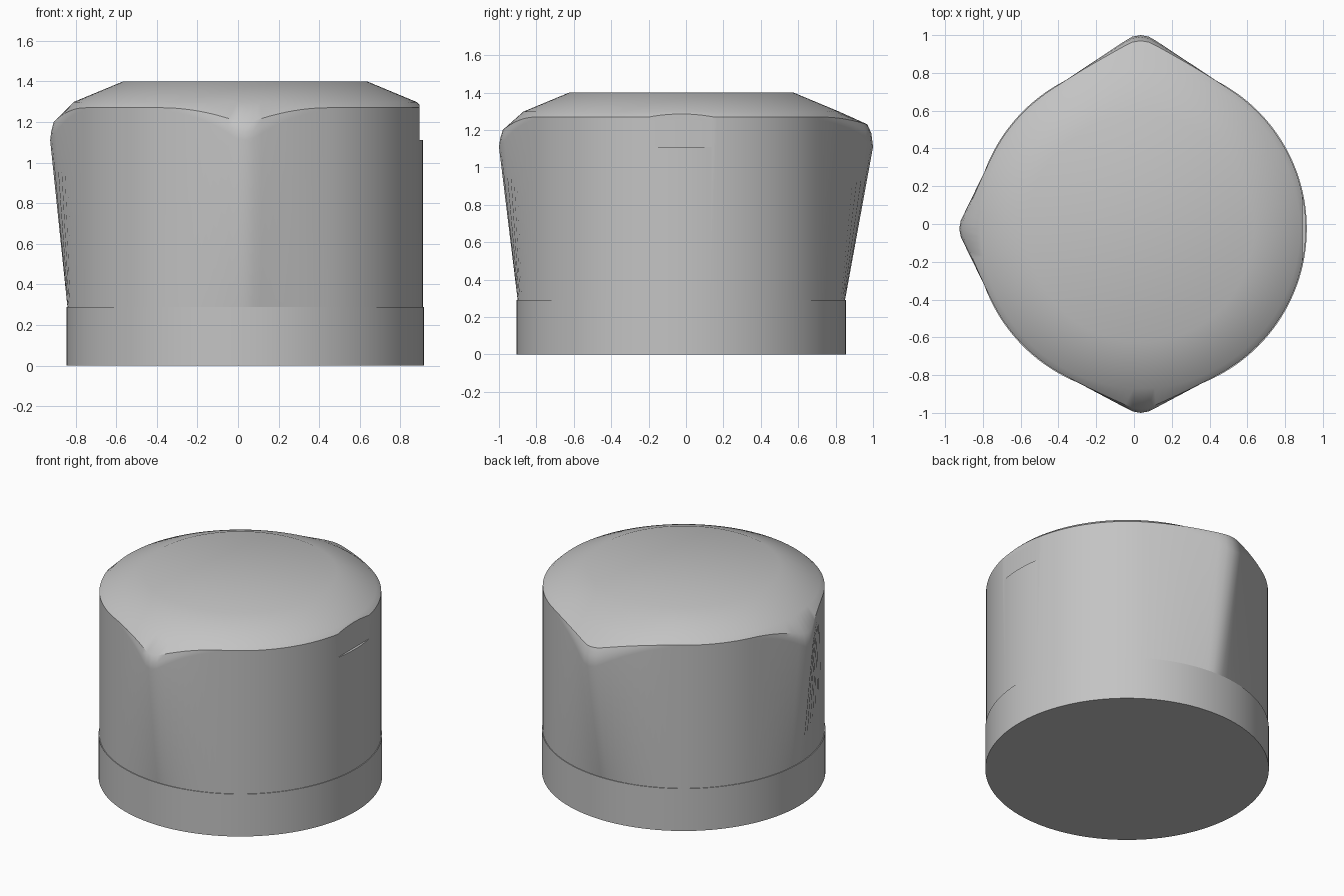
import bpy, bmesh, math
from mathutils import Vector

cube = bpy.data.objects.get("Cube")
if cube:
    bpy.data.objects.remove(cube, do_unlink=True)

CX, CY = 0.035, -0.025      # axis of the knob
R = 0.875                   # radius of the round wall
TIP = 0.12                  # rounding of each grip ridge
SIDES = 144
# direction in degrees, reach from the axis, drop of the rim at the tip
RIDGES = [(-90, 0.975, 0.07), (90, 1.025, 0.04), (180, 0.96, 0.07)]

grey = bpy.data.materials.new("plain grey")
grey.use_nodes = True
grey.diffuse_color = (0.55, 0.55, 0.55, 1)
grey.node_tree.nodes["Principled BSDF"].inputs["Base Color"].default_value = (0.55, 0.55, 0.55, 1)


def ridge_radius(phi, reach):
    """Outline of a circle joined by tangents to a small tip circle."""
    d = reach - TIP
    alpha = math.acos((R - TIP) / d)
    tip_end = math.atan2(TIP * math.sin(alpha), d + TIP * math.cos(alpha))
    phi = abs(phi)
    if phi >= alpha:
        return R
    if phi >= tip_end:
        return R / math.cos(phi - alpha)
    return d * math.cos(phi) + math.sqrt(TIP ** 2 - (d * math.sin(phi)) ** 2)


def column(angle):
    """Radius and height pairs up the body at one angle."""
    bulge, drop, share = 0, 0, 0
    for direction, reach, dip in RIDGES:
        turn = math.remainder(angle - math.radians(direction), math.tau)
        b = ridge_radius(turn, reach) - R
        if b > bulge:
            bulge, drop, share = b, dip, b / (reach - R)
    return [(R, 0.29),
            (R + bulge, 1.25 - 0.14 * share),
            (R + bulge * 0.94, 1.262 - (drop + 0.04) * share),
            (R + bulge * 0.8, 1.27 - drop * share),
            (0.845, 1.298),
            (0.6, 1.4)]


def lathe(name, profile):
    """Stack rings whose profile may change with the angle."""
    bm = bmesh.new()
    columns = []
    for i in range(SIDES):
        a = math.tau * i / SIDES
        columns.append([bm.verts.new((CX + r * math.cos(a), CY + r * math.sin(a), z))
                        for r, z in profile(a)])
    for i, low in enumerate(columns):
        nxt = columns[(i + 1) % SIDES]
        for k in range(len(low) - 1):
            bm.faces.new((low[k], nxt[k], nxt[k + 1], low[k + 1]))
    bm.faces.new([c[-1] for c in columns])
    bm.faces.new([c[0] for c in reversed(columns)])
    mesh = bpy.data.meshes.new(name)
    bm.to_mesh(mesh)
    bm.free()
    mesh.materials.append(grey)
    obj = bpy.data.objects.new(name, mesh)
    bpy.context.collection.objects.link(obj)
    return obj


def smooth(obj, degrees):
    bpy.ops.object.select_all(action='DESELECT')
    obj.select_set(True)
    bpy.context.view_layer.objects.active = obj
    bpy.ops.object.shade_smooth_by_angle(angle=math.radians(degrees))


# Round collar under the grip
collar = lathe("base_collar", lambda a: [(0.88, 0), (0.88, 0.29)])

# Grip with three ridges and a shallow domed top
body = lathe("knob_body", column)

# Flat pointer notch cut into the round side
bpy.ops.mesh.primitive_cube_add(size=1, location=(0.993, CY, 1.31))
cutter = bpy.context.object
cutter.name = "notch_cutter"
cutter.scale = (0.2, 0.5, 0.4)
cutter.hide_render = True
cut = body.modifiers.new("notch", 'BOOLEAN')
cut.operation = 'DIFFERENCE'
cut.solver = 'EXACT'
cut.object = cutter
bpy.context.view_layer.objects.active = body
bpy.ops.object.modifier_apply(modifier=cut.name)
bpy.data.objects.remove(cutter, do_unlink=True)

smooth(collar, 30)
smooth(body, 35)
